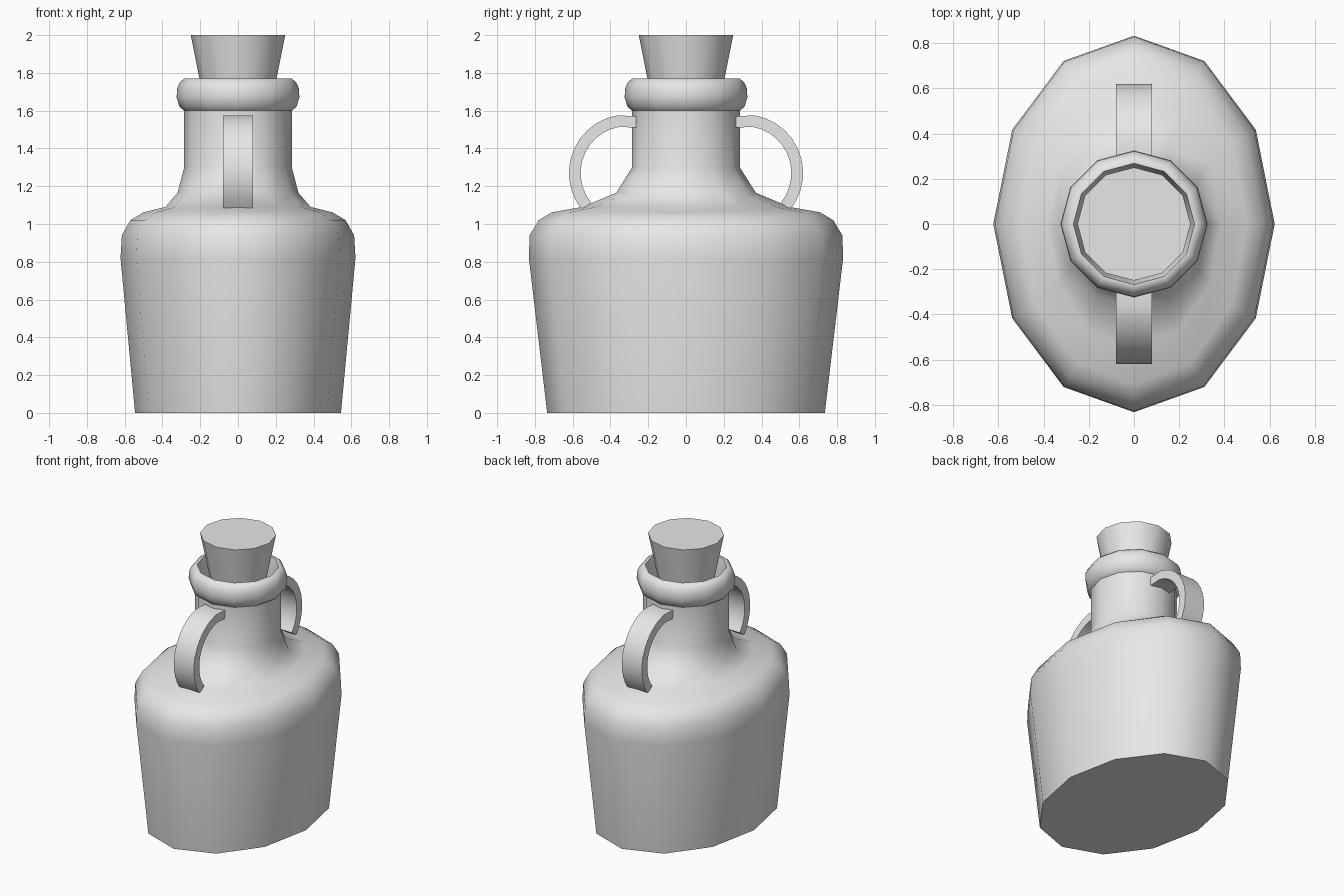
import bpy, bmesh, math

cube = bpy.data.objects.get("Cube")
if cube:
    bpy.data.objects.remove(cube, do_unlink=True)

SIDES = 12

clay = bpy.data.materials.new("plain_grey")
clay.use_nodes = True
clay.diffuse_color = (0.8, 0.8, 0.8, 1)
clay.node_tree.nodes["Principled BSDF"].inputs["Base Color"].default_value = (0.8, 0.8, 0.8, 1)


def finish(bm, name, angle):
    bmesh.ops.recalc_face_normals(bm, faces=bm.faces)
    mesh = bpy.data.meshes.new(name)
    bm.to_mesh(mesh)
    bm.free()
    mesh.materials.append(clay)
    obj = bpy.data.objects.new(name, mesh)
    bpy.context.collection.objects.link(obj)
    bpy.ops.object.select_all(action='DESELECT')
    obj.select_set(True)
    bpy.context.view_layer.objects.active = obj
    bpy.ops.object.shade_smooth_by_angle(angle=math.radians(angle))
    return obj


def lathe(name, profile, angle):
    """Stack elliptical rings (x radius, y radius, height) and cap both ends."""
    bm = bmesh.new()
    rings = []
    for rx, ry, z in profile:
        turn = [2 * math.pi * i / SIDES for i in range(SIDES)]
        rings.append([bm.verts.new((rx * math.cos(a), ry * math.sin(a), z)) for a in turn])
    for low, high in zip(rings, rings[1:]):
        for i in range(SIDES):
            j = (i + 1) % SIDES
            bm.faces.new((low[i], low[j], high[j], high[i]))
    bm.faces.new(rings[0][::-1])
    bm.faces.new(rings[-1])
    return finish(bm, name, angle)


def handle(name, side):
    """Flat strap bent along an arc from the neck to the shoulder."""
    bm = bmesh.new()
    cy, cz, half, steps = 0.31, 1.27, 0.08, 11
    start, end = math.radians(80), math.radians(-39)
    sections = []
    for i in range(steps + 1):
        a = start + (end - start) * i / steps
        corners = [(-half, 0.31), (half, 0.31), (half, 0.248), (-half, 0.248)]
        sections.append([bm.verts.new((x, side * (cy + r * math.cos(a)), cz + r * math.sin(a)))
                         for x, r in corners])
    # Top end runs straight into the neck
    sections.insert(0, [bm.verts.new((x, side * 0.265, z)) for x, z in
                        [(-half, 1.57), (half, 1.57), (half, 1.51), (-half, 1.51)]])
    for s, t in zip(sections, sections[1:]):
        for k in range(4):
            m = (k + 1) % 4
            bm.faces.new((s[k], s[m], t[m], t[k]))
    bm.faces.new(sections[0])
    bm.faces.new(sections[-1])
    return finish(bm, name, 40)


# Oval body, round neck, rolled lip and hollow mouth
lathe("bottle", [
    (0.545, 0.735, 0), (0.622, 0.832, 0.82), (0.615, 0.828, 0.94),
    (0.57, 0.78, 1.02), (0.50, 0.71, 1.062), (0.385, 0.55, 1.09),
    (0.32, 0.37, 1.165), (0.285, 0.285, 1.30), (0.285, 0.285, 1.60),
    (0.31, 0.31, 1.62), (0.325, 0.325, 1.67), (0.322, 0.322, 1.72),
    (0.308, 0.308, 1.75), (0.285, 0.285, 1.77), (0.268, 0.268, 1.77),
    (0.25, 0.25, 1.70), (0.25, 0.25, 1.50)], 50)

# Tapered stopper
lathe("stopper", [(0.16, 0.16, 1.55), (0.25, 0.25, 2.0)], 50)

# Handles
handle("front_handle", -1)
handle("back_handle", 1)
